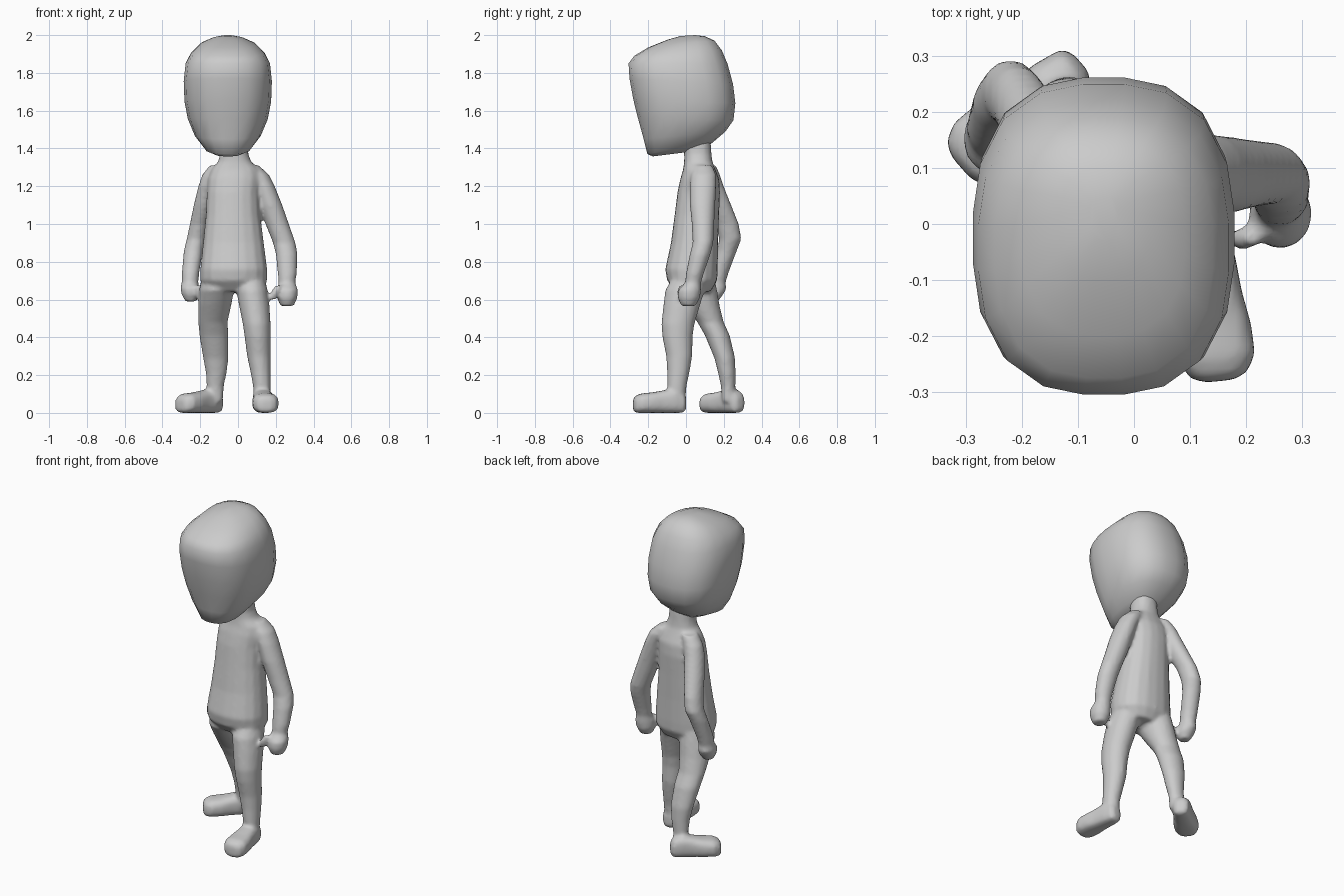
import bpy, bmesh
from math import cos, sin, pi
from mathutils import Vector


def ring(center, u, v, n=18, p=2.0):
    """Superellipse ring around center with half-axes u and v."""
    c, u, v = Vector(center), Vector(u), Vector(v)
    pts = []
    for i in range(n):
        a = 2 * pi * (i + 0.5) / n
        ca, sa = cos(a), sin(a)
        k = (abs(ca) ** p + abs(sa) ** p) ** (-1 / p)
        pts.append(c + u * ca * k + v * sa * k)
    return pts


def loft(bm, rings):
    """Closed skin through a stack of rings."""
    rows = [[bm.verts.new(q) for q in r] for r in rings]
    n = len(rows[0])
    faces = [bm.faces.new(rows[0]), bm.faces.new(rows[-1])]
    for a, b in zip(rows, rows[1:]):
        for i in range(n):
            j = (i + 1) % n
            faces.append(bm.faces.new((a[i], a[j], b[j], b[i])))
    bmesh.ops.recalc_face_normals(bm, faces=faces)


def slices(bm, rows, p=2.0):
    """Loft from level slices given as x0, x1, y0, y1, z."""
    loft(bm, [ring(((x0 + x1) / 2, (y0 + y1) / 2, z), ((x1 - x0) / 2, 0, 0),
                   (0, (y1 - y0) / 2, 0), 18, p) for x0, x1, y0, y1, z in rows])


def foot(bm, heel, toe):
    """Flat-soled shoe shape from heel to toe."""
    heel, toe = Vector((*heel, 0)), Vector((*toe, 0))
    d = (toe - heel).normalized()
    side = Vector((-d.y, d.x, 0))
    stations = [(0, .025, .02, .08), (.05, .042, 0, .11), (.22, .052, 0, .13),
                (.45, .057, 0, .118), (.65, .067, 0, .108), (.85, .069, 0, .103),
                (.96, .052, 0, .09), (1, .028, .015, .07)]
    loft(bm, [ring(heel.lerp(toe, t) + Vector((0, 0, (lo + hi) / 2)), side * w,
                   (0, 0, (hi - lo) / 2), 18, 3) for t, w, lo, hi in stations])


def finish(bm, name):
    me = bpy.data.meshes.new(name)
    bm.to_mesh(me)
    bm.free()
    me.shade_smooth()
    ob = bpy.data.objects.new(name, me)
    bpy.context.collection.objects.link(ob)
    return ob


# Head: tilted rings as front y, front z, back y, back z, half width
head = bmesh.new()
head_rows = [
    (-.175, 1.358, .08, 1.39, .07), (-.205, 1.37, .14, 1.43, .12),
    (-.225, 1.45, .21, 1.49, .175), (-.255, 1.56, .252, 1.55, .212),
    (-.28, 1.66, .262, 1.64, .23), (-.30, 1.77, .25, 1.74, .234),
    (-.305, 1.85, .22, 1.85, .224), (-.275, 1.89, .19, 1.92, .195),
    (-.20, 1.935, .15, 1.972, .145), (-.10, 1.975, .10, 1.994, .08),
    (-.03, 1.995, .05, 2.0, .025)]
loft(head, [ring((-.054, (yf + yb) / 2, (zf + zb) / 2), (w, 0, 0),
                 (0, (yb - yf) / 2, (zb - zf) / 2), 20, 2.6)
            for yf, zf, yb, zb, w in head_rows])
finish(head, "head")

body = bmesh.new()

# Torso and neck
slices(body, [
    (-.15, .11, -.05, .13, .64), (-.20, .155, -.10, .165, .70),
    (-.20, .155, -.11, .168, .76), (-.185, .137, -.08, .17, .90),
    (-.17, .118, -.06, .175, 1.05), (-.165, .112, -.045, .18, 1.17),
    (-.16, .12, -.03, .175, 1.24), (-.14, .11, -.015, .155, 1.29),
    (-.105, .07, -.01, .14, 1.33), (-.095, .055, -.01, .135, 1.37),
    (-.09, .05, -.02, .13, 1.45)], 2.3)

# Left arm with fist, and thumb
slices(body, [
    (.03, .11, .04, .14, 1.31), (.05, .165, .025, .16, 1.26),
    (.08, .195, .02, .16, 1.20), (.11, .235, .02, .155, 1.10),
    (.145, .27, .03, .15, 1.0), (.185, .305, .035, .145, .90),
    (.20, .315, .02, .13, .84), (.21, .312, 0, .095, .74),
    (.215, .303, -.005, .08, .69), (.205, .318, -.042, .08, .65),
    (.205, .315, -.045, .075, .61), (.225, .295, -.025, .05, .565)])
slices(body, [
    (.20, .23, -.04, -.01, .675), (.178, .222, -.045, -.005, .65),
    (.168, .21, -.045, -.01, .62), (.175, .20, -.04, -.015, .60)])

# Right arm with fist, swung back, and thumb
slices(body, [
    (-.15, -.06, .07, .16, 1.31), (-.19, -.08, .07, .18, 1.26),
    (-.21, -.10, .075, .20, 1.20), (-.235, -.125, .11, .24, 1.10),
    (-.255, -.155, .155, .28, 1.0), (-.272, -.17, .175, .294, .92),
    (-.287, -.185, .165, .27, .86), (-.298, -.205, .125, .225, .74),
    (-.298, -.21, .115, .21, .69), (-.305, -.205, .09, .215, .66),
    (-.30, -.20, .09, .20, .63), (-.28, -.22, .11, .17, .59)])
slices(body, [
    (-.235, -.20, .09, .12, .675), (-.225, -.19, .075, .12, .65),
    (-.22, -.18, .07, .11, .62), (-.215, -.195, .08, .10, .60)])

# Left leg, forward
slices(body, [
    (0, .14, -.07, .12, .72), (-.01, .157, -.11, .10, .65),
    (.005, .167, -.12, .075, .57), (.025, .173, -.131, .045, .47),
    (.035, .173, -.125, .035, .40), (.048, .173, -.105, .033, .30),
    (.065, .173, -.10, .02, .22), (.08, .173, -.10, .003, .14),
    (.08, .17, -.095, -.003, .06)])
foot(body, (.122, 0), (.152, -.28))

# Right leg, trailing and turned out
slices(body, [
    (-.19, -.03, -.05, .15, .72), (-.207, -.02, -.06, .165, .65),
    (-.211, -.035, -.005, .178, .57), (-.211, -.055, .06, .20, .48),
    (-.205, -.05, .10, .232, .41), (-.185, -.05, .15, .26, .29),
    (-.17, -.06, .17, .263, .21), (-.166, -.075, .185, .262, .14),
    (-.16, -.08, .19, .255, .06)])
foot(body, (-.095, .288), (-.308, .1))

# Fuse limbs and torso into one smooth skin
ob = finish(body, "body")
fuse = ob.modifiers.new("fuse", 'REMESH')
fuse.mode = 'VOXEL'
fuse.voxel_size = 0.011
fuse.use_smooth_shade = True
relax = ob.modifiers.new("relax", 'SMOOTH')
relax.factor = 0.5
relax.iterations = 4
